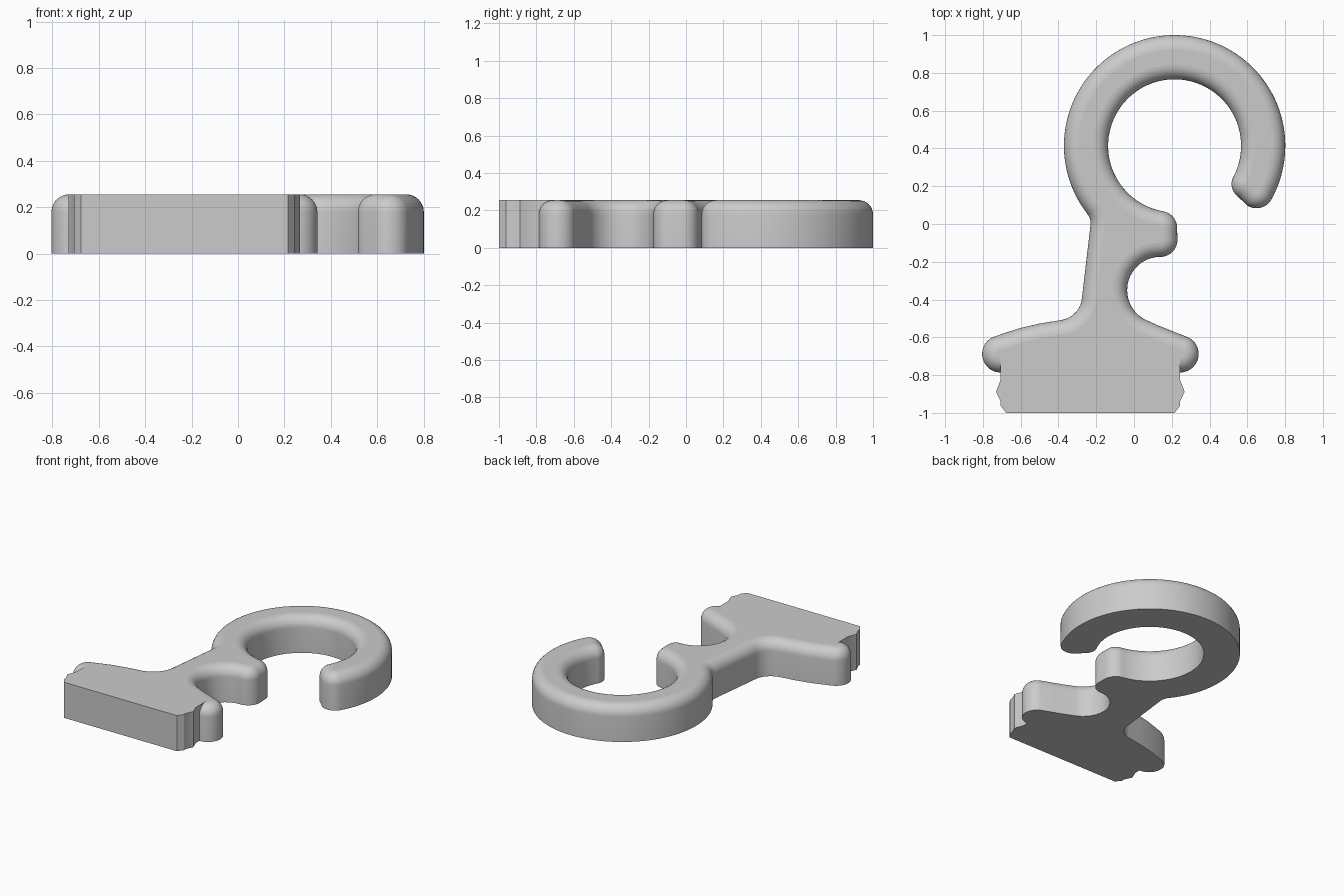
import bpy
import bmesh
from math import sin, cos, pi, radians
from mathutils import Vector

cube = bpy.data.objects.get("Cube")
if cube:
    bpy.data.objects.remove(cube)

HEIGHT, FILLET, STEPS = 0.255, 0.076, 8
MID = -0.231                      # centre line of the base


def arc(cx, cy, r, start, end, step=5):
    """Columns (point, inward direction); clockwise arcs are concave."""
    n = max(2, int(abs(end - start) / step))
    sign = -1 if end > start else 1
    columns = []
    for i in range(n + 1):
        a = radians(start + (end - start) * i / n)
        radial = Vector((cos(a), sin(a)))
        columns.append((Vector((cx, cy)) + radial * r, radial * sign))
    return columns


def slope(x, y, angle):
    """One column on a shoulder whose outward direction is the angle."""
    a = radians(angle)
    return Vector((x, y)), -Vector((cos(a), sin(a)))


def polar(cx, cy, r, angle):
    return cx + r * cos(radians(angle)), cy + r * sin(radians(angle))


# Rounded outline, counter-clockwise from right lip to left lip
HOOK = (0.215, 0.414)
OUTER, INNER = 0.586, 0.352
LIP_X, LIP_Y, LIP_R = 0.475, -0.688, 0.098
nub = polar(*HOOK, INNER + 0.09, 260)
tip_in = polar(*HOOK, INNER + 0.08, -28)
tip_out = polar(*HOOK, OUTER - 0.09, -29)
neck = polar(*HOOK, OUTER + 0.08, 218)

path = arc(MID + LIP_X, LIP_Y, LIP_R, -90, 62)
path += [slope(0.2, -0.566, 67), slope(0.13, -0.538, 69)]
path += arc(0.14, -0.35, 0.176, 250, 90)              # concave neck
path += arc(0.14, -0.084, 0.09, -90, 0)               # nub
path += arc(*nub, 0.09, 0, 80)
path += arc(*HOOK, INNER, 260, -28, 4)                # inside of hook
path += arc(*tip_in, 0.08, 152, 234)                  # hook tip
path += arc(*tip_out, 0.09, 234, 331)
path += arc(*HOOK, OUTER, -29, 218, 3)                # outside of hook
path += arc(*neck, 0.08, 38, -8)
path += arc(-0.405, -0.38, 0.13, -8, -80)             # left shoulder
path += [slope(-0.5, -0.527, 102), slope(-0.6, -0.55, 106),
         slope(-0.69, -0.579, 111)]
path += arc(MID - LIP_X, LIP_Y, LIP_R, 116, 270)

# Drop coincident points where arcs join
columns = [path[0]]
for column in path[1:]:
    if (column[0] - columns[-1][0]).length > 0.003:
        columns.append(column)

# Square-edged tang with a small notch bump on each side
side = [Vector(p) for p in ((LIP_X, LIP_Y - LIP_R), (LIP_X, -0.825),
                            (0.499, -0.888), (LIP_X, -0.94),
                            (LIP_X, -0.962), (0.446, -1.0))]
still = Vector((0, 0))
columns += [(Vector((MID - p.x, p.y)), still) for p in side]
columns += [(Vector((MID + p.x, p.y)), still) for p in reversed(side)]

# Stack rings: straight wall, then quarter-round top edge
levels = [(0, 0)]
for k in range(STEPS + 1):
    a = pi / 2 * k / STEPS
    levels.append((FILLET * (1 - cos(a)), HEIGHT - FILLET * (1 - sin(a))))
bm = bmesh.new()
rings = []
for inset, z in levels:
    rings.append([bm.verts.new((*(p + d * inset), z)) for p, d in columns])
count = len(columns)
for low, high in zip(rings, rings[1:]):
    for i in range(count):
        j = (i + 1) % count
        bm.faces.new((low[i], low[j], high[j], high[i]))
bm.faces.new(rings[-1])
bm.faces.new(list(reversed(rings[0])))
bmesh.ops.remove_doubles(bm, verts=bm.verts, dist=1e-5)
bmesh.ops.recalc_face_normals(bm, faces=bm.faces)

mesh = bpy.data.meshes.new("hanger_hook")
bm.to_mesh(mesh)
bm.free()
hook = bpy.data.objects.new("hanger_hook", mesh)
bpy.context.collection.objects.link(hook)

# Plain grey material
grey = bpy.data.materials.new("plain grey")
colour = (0.6, 0.6, 0.6, 1)
grey.diffuse_color = colour
grey.use_nodes = True
for node in grey.node_tree.nodes:
    if node.type == 'BSDF_PRINCIPLED':
        node.inputs["Base Color"].default_value = colour
mesh.materials.append(grey)

# Smooth rounded edges, flat top and bottom
bpy.ops.object.select_all(action='DESELECT')
hook.select_set(True)
bpy.context.view_layer.objects.active = hook
bpy.ops.object.shade_smooth_by_angle(angle=radians(30))
for face in mesh.polygons:
    if len(face.vertices) > 4:
        face.use_smooth = False
